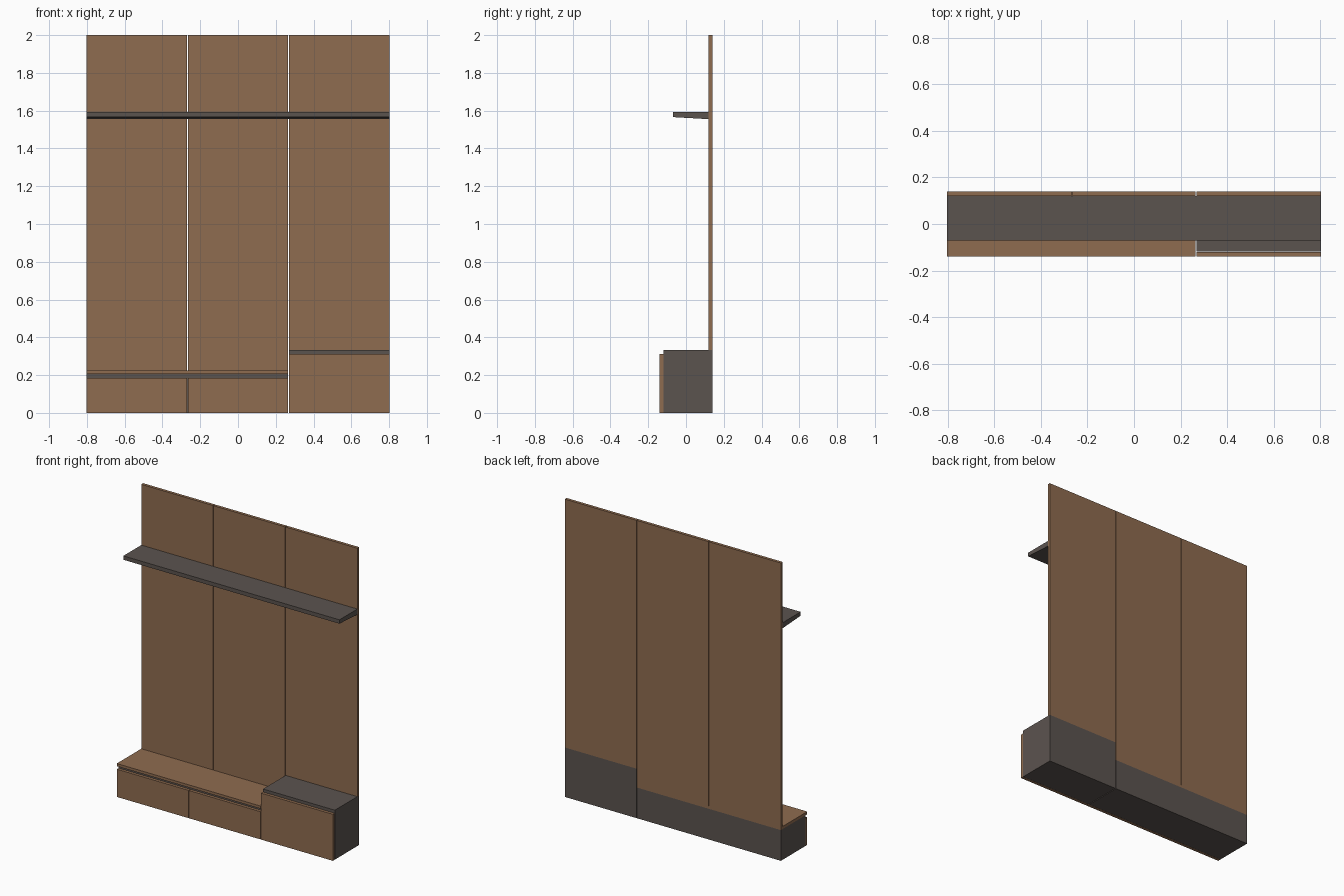
import bpy

if "Cube" in bpy.data.objects:
    bpy.data.objects.remove(bpy.data.objects["Cube"])


def material(name, rgb):
    m = bpy.data.materials.new(name)
    m.diffuse_color = (*rgb, 1)
    m.use_nodes = True
    m.node_tree.nodes["Principled BSDF"].inputs["Base Color"].default_value = m.diffuse_color
    return m


WOOD = material("brown wood", (0.275, 0.15, 0.08))
DARK = material("dark grey", (0.105, 0.087, 0.078))


def extrude_x(name, x0, x1, profile, mat):
    """Extrude a (y, z) outline, listed counter-clockwise seen from +x, along x."""
    n = len(profile)
    verts = [(x, y, z) for x in (x0, x1) for y, z in profile]
    faces = [tuple(reversed(range(n))), tuple(range(n, 2 * n))]
    faces += [(i, (i + 1) % n, n + (i + 1) % n, n + i) for i in range(n)]
    mesh = bpy.data.meshes.new(name)
    mesh.from_pydata(verts, [], faces)
    mesh.materials.append(mat)
    obj = bpy.data.objects.new(name, mesh)
    bpy.context.collection.objects.link(obj)
    return obj


def box(name, x, y, z, mat):
    outline = [(y[0], z[0]), (y[1], z[0]), (y[1], z[1]), (y[0], z[1])]
    return extrude_x(name, x[0], x[1], outline, mat)


HALF, SEAM, GAP = 0.803, 0.267, 0.0025
BACK, BODY_FRONT, FRONT = 0.14, -0.119, -0.14
LOW, SLAB_TOP, TALL = 0.206, 0.224, 0.332

# three columns separated by narrow open seams
columns = [
    ("left", (-HALF, -SEAM - GAP), SLAB_TOP, 0.186),
    ("middle", (-SEAM + GAP, SEAM - GAP), SLAB_TOP, 0.186),
    ("right", (SEAM + GAP, HALF), TALL, 0.312),
]
for side, x, panel_bottom, front_top in columns:
    box(side + "_back_panel", x, (0.12, BACK), (panel_bottom, 2.0), WOOD)
    box(side + "_drawer_front", x, (FRONT, BODY_FRONT - 0.001), (0, front_top), WOOD)

# low bench cabinet with its wooden seat, and tall cabinet
low_x = (-HALF, SEAM - GAP)
box("low_cabinet", low_x, (BODY_FRONT, BACK), (0, LOW), DARK)
box("bench_seat", low_x, (FRONT, BACK), (LOW, SLAB_TOP), WOOD)
box("tall_cabinet", (SEAM + GAP, HALF), (BODY_FRONT, BACK), (0, TALL), DARK)

# wall shelf, slightly deeper toward the wall
extrude_x("shelf", -HALF, HALF,
          [(-0.07, 1.566), (0.12, 1.555), (0.12, 1.592), (-0.07, 1.592)], DARK)
